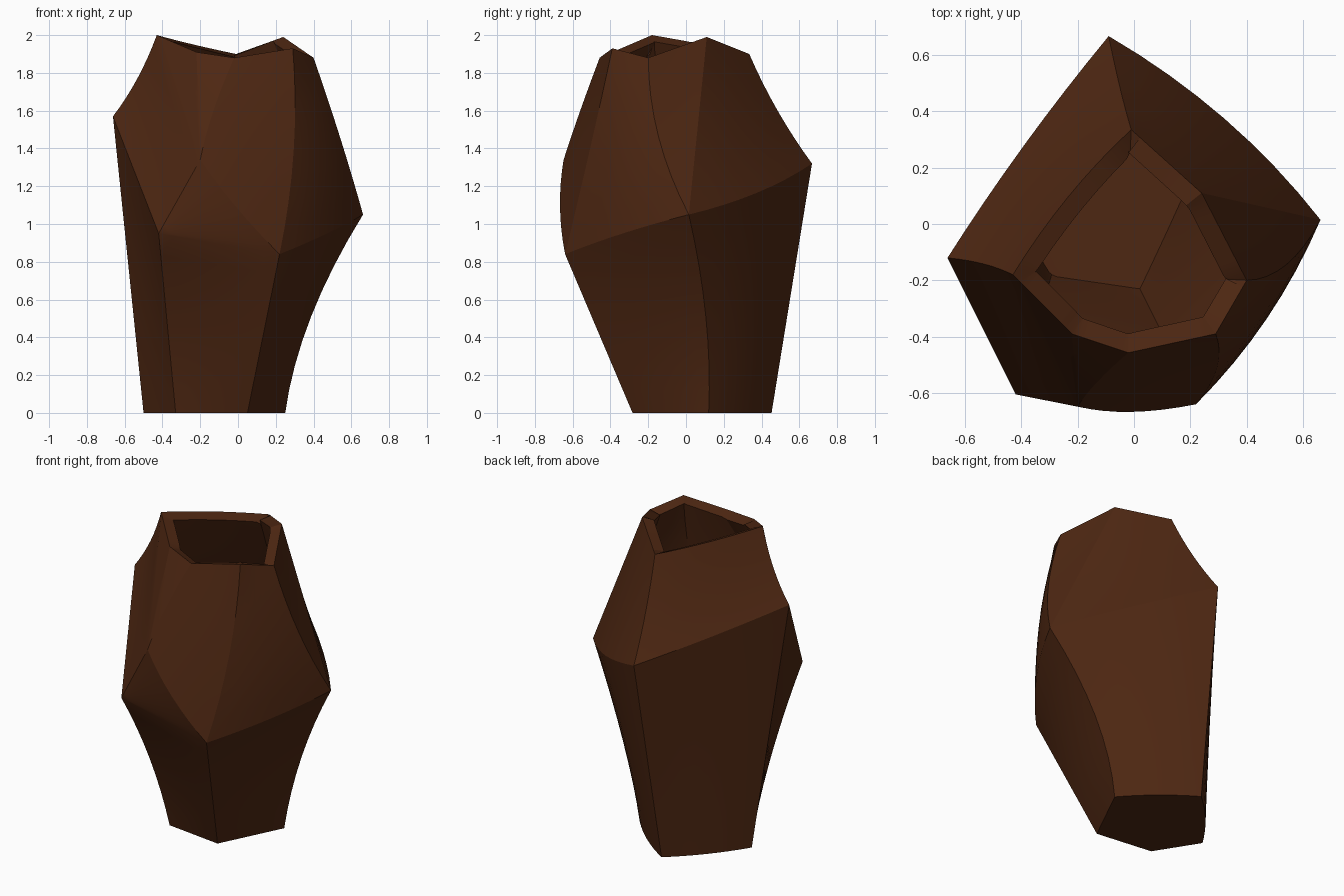
import bpy, bmesh, math
from mathutils import Vector

if "Cube" in bpy.data.objects:
    bpy.data.objects.remove(bpy.data.objects["Cube"])

N = 8  # subdivisions per patch side

# Corner points: foot ring (a-e), shoulder ring (A-E, F), rim (0-6)
P = {k: Vector(v) for k, v in {
    'a': (-.14, .453, 0), 'b': (.25, .12, 0), 'c': (.05, -.283, 0), 'd': (-.33, -.235, 0), 'e': (-.50, .035, 0),
    'A': (-.09, .667, 1.32), 'B': (.662, .015, 1.05), 'C': (.22, -.64, .84), 'D': (-.42, -.605, .95),
    'E': (-.662, -.12, 1.57), 'F': (-.20, -.648, 1.34),
    '0': (-.01, .335, 1.90), '1': (.24, .11, 1.99), '2': (.40, -.20, 1.88), '3': (.29, -.39, 1.93),
    '4': (-.02, -.457, 1.88), '5': (-.22, -.39, 1.91), '6': (-.43, -.18, 2.0)}.items()}

# Midpoints of the bowed edges
MID = {frozenset(k): Vector(v) for k, v in {
    'Bb': (.387, .105, .51), 'BC': (.472, -.335, .95), 'AB': (.32, .375, 1.165), 'AE': (-.39, .28, 1.445),
    '6E': (-.533, -.142, 1.77), '2B': (.54, -.145, 1.46), '3C': (.295, -.51, 1.39), 'A0': (-.05, .485, 1.60),
    'Dd': (-.375, -.375, .475), 'ae': (-.335, .26, 0), 'ab': (.068, .302, 0),
    '4F': (-.13, -.56, 1.6), 'CF': (-.01, -.667, 1.09), '06': (-.235, .095, 1.95)}.items()}


def edge(p, q, t):
    """Point on the edge p-q, bowed through its midpoint if it has one."""
    r = P[p].lerp(P[q], t)
    m = MID.get(frozenset((p, q)))
    return r + (m - (P[p] + P[q]) / 2) * 4 * t * (1 - t) if m else r


def patch(bm, names):
    """Curved panel between three or four corner points."""
    p, q, r, s = names if len(names) == 4 else names + names[-1]
    grid = []
    for j in range(N + 1):
        v = j / N
        row = []
        for i in range(N + 1):
            u = i / N
            co = (edge(p, q, u) * (1 - v) + edge(s, r, u) * v + edge(p, s, v) * (1 - u) + edge(q, r, v) * u
                  - P[p].lerp(P[q], u) * (1 - v) - P[s].lerp(P[r], u) * v)
            row.append(bm.verts.new(co))
        grid.append(row)
    for j in range(N):
        for i in range(N):
            bm.faces.new((grid[j][i], grid[j][i + 1], grid[j + 1][i + 1], grid[j + 1][i]))


# Vase shell: lower panels, upper panels, floor
bm = bmesh.new()
for names in ('baAB', 'cbBC', 'dcCD', 'edDE', 'aeEA',
              'AE60', 'BA01', '12B', 'CB23', 'FC34', 'CFD', '45F', 'EDF6', '56F',
              'abcd', 'dea'):
    patch(bm, names)
bmesh.ops.remove_doubles(bm, verts=bm.verts, dist=.0015)
bmesh.ops.dissolve_degenerate(bm, edges=bm.edges, dist=.0001)
bmesh.ops.recalc_face_normals(bm, faces=bm.faces)
low = [f for f in bm.faces if f.calc_center_median().z < .001]
if low and low[0].normal.z > 0:
    bmesh.ops.reverse_faces(bm, faces=bm.faces)
me = bpy.data.meshes.new("faceted_vase")
bm.to_mesh(me)
bm.free()
vase = bpy.data.objects.new("faceted_vase", me)
bpy.context.collection.objects.link(vase)

# Wall thickness
wall = vase.modifiers.new("wall", 'SOLIDIFY')
wall.thickness = .07
wall.offset = -1
wall.use_even_offset = True

mat = bpy.data.materials.new("brown_clay")
mat.diffuse_color = (.075, .02, .006, 1)
mat.use_nodes = True
mat.node_tree.nodes["Principled BSDF"].inputs["Base Color"].default_value = mat.diffuse_color
me.materials.append(mat)

bpy.context.view_layer.objects.active = vase
vase.select_set(True)
bpy.ops.object.modifier_apply(modifier="wall")
bpy.ops.object.shade_smooth_by_angle(angle=math.radians(20))
